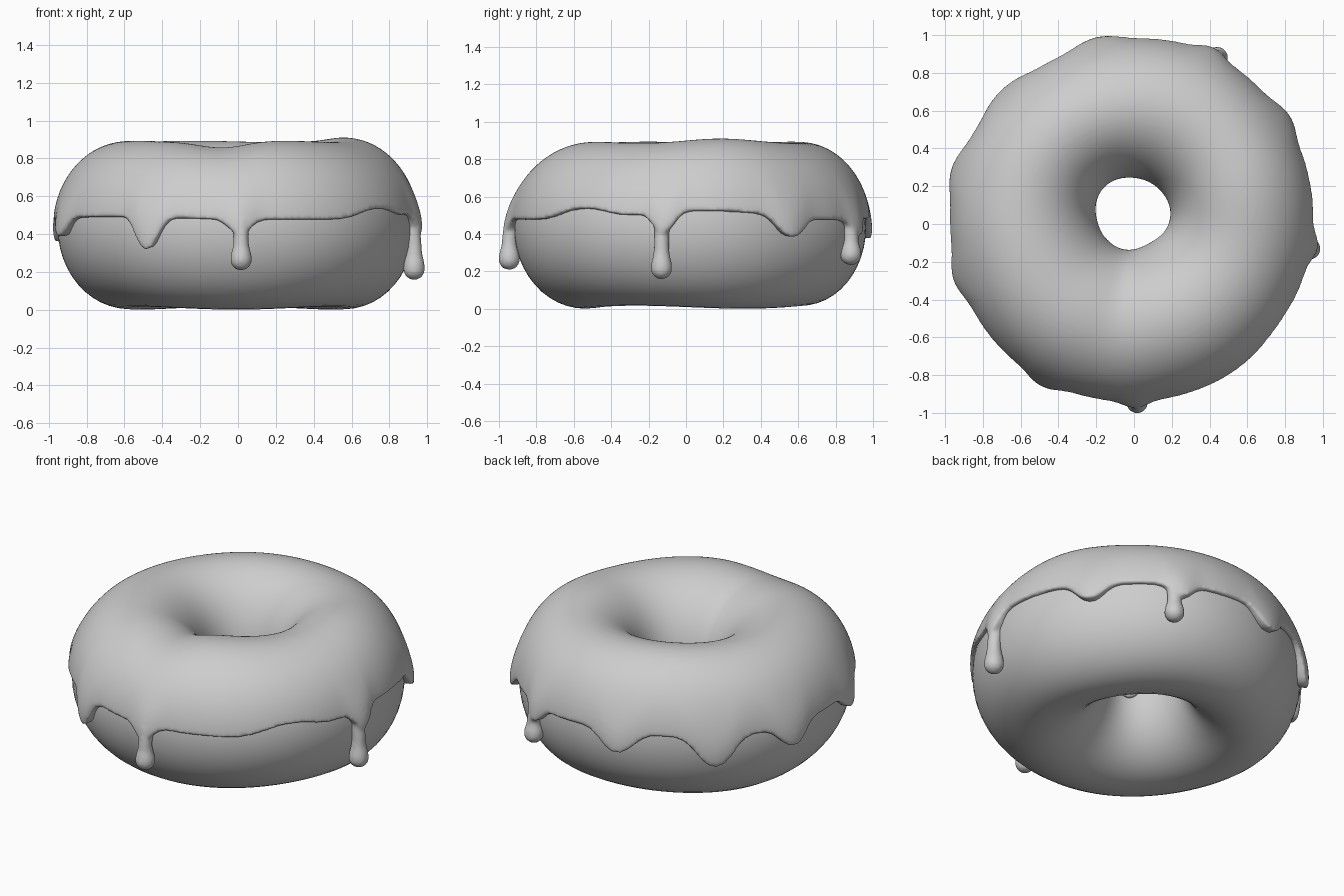
import bpy, bmesh, math
from math import sin, cos, asin, exp, radians, pi, tau

if "Cube" in bpy.data.objects:
    bpy.data.objects.remove(bpy.data.objects["Cube"])

ZC, B = 0.435, 0.43       # centre height and half height of the ring

def bump(th, deg, width, power=2):
    d = (th - radians(deg) + pi) % tau - pi
    return exp(-abs(d / width) ** power)

# soft wavy drips: angle, depth, width
WAVES = [(-162, .09, .11), (-119, .16, .09), (34, .10, .11), (101, .11, .13),
         (135, .165, .14), (164, .11, .12), (-89, .07, .085), (-8, .10, .08),
         (65, .08, .085), (-37, -.05, .2), (8, -.03, .45)]
# long hanging drips: angle, tip height, bulb centre radius
DRIPS = [(-89, .21, .945), (-8, .16, .94), (63.5, .235, .985)]

def surface(th, ph, off):
    """Point on the slightly lumpy dough ring, pushed outward by off."""
    ro = .94 + .006 * sin(2 * th + .5) + .004 * sin(5 * th) + .022 * bump(th, 64, .4)
    ri = .215 + .045 * sin(th) + .008 * sin(3 * th + 1)
    mid, half = (ro + ri) / 2, (ro - ri) / 2
    lift = .017 * bump(th, 15, .4) - .03 * bump(th, -97, .3) + .004 * sin(4 * th)
    b = B + (lift if sin(ph) > 0 else .008 * sin(3 * th) - .004)
    nx, nz = cos(ph) / half, sin(ph) / b
    n = math.hypot(nx, nz)
    r = mid + half * cos(ph) + off * nx / n
    return (r * cos(th) - .01, r * sin(th) + .014,
            ZC + b * sin(ph) + off * nz / n)

def add_ring(bm, fn, nu, nv):
    """Closed grid in both directions from fn(angle, row)."""
    g = [[bm.verts.new(fn(tau * i / nu, j)) for j in range(nv)] for i in range(nu)]
    for i in range(nu):
        for j in range(nv):
            a, c = g[i], g[(i + 1) % nu]
            k = (j + 1) % nv
            bm.faces.new((a[j], c[j], c[k], a[k]))

def finish(bm, name, mat):
    bmesh.ops.recalc_face_normals(bm, faces=bm.faces)
    me = bpy.data.meshes.new(name)
    bm.to_mesh(me)
    bm.free()
    me.materials.append(mat)
    for p in me.polygons:
        p.use_smooth = True
    ob = bpy.data.objects.new(name, me)
    bpy.context.collection.objects.link(ob)
    return ob

grey = bpy.data.materials.new("plain_grey")
grey.diffuse_color = (.61, .61, .61, 1)
grey.use_nodes = True
grey.node_tree.nodes["Principled BSDF"].inputs["Base Color"].default_value = grey.diffuse_color

# dough ring
bm = bmesh.new()
add_ring(bm, lambda th, j: surface(th, tau * j / 48, 0), 128, 48)
finish(bm, "dough_ring", grey)

# icing shell: outer skin, then back along a skin just under the dough surface
N = 40
def icing_point(th, j):
    edge = .482 + .008 * sin(3 * th + 2) - sum(d * bump(th, a, w, 2.4) for a, d, w in WAVES)
    p0 = asin((edge - ZC) / B)
    p1 = pi + .03 + .12 * sin(4 * th) * sin(th + 1)
    outer = j < N
    s = (j if outer else 2 * N - 1 - j) / (N - 1)
    # extra thickness where the waves run down the side
    swell = sum(.03 * bump(th, a, w) for a, d, w in WAVES if d > .06)
    t = .025 + swell * exp(-(s / .13) ** 2)
    return surface(th, p0 + (p1 - p0) * s, t if outer else -.014)

bm = bmesh.new()
add_ring(bm, icing_point, 400, 2 * N)

# hanging drips: chains of balls leaving the icing and ending in a bulb
for deg, tip, rad in DRIPS:
    th, steps = radians(deg), 18
    for i in range(steps + 1):
        f = i / steps
        size = .041 + .017 * exp(-((1 - f) / .25) ** 2)
        z = .46 + (tip + .055 - .46) * f
        r = rad - .012 * max(0, 1 - f / .5)
        ball = bmesh.ops.create_icosphere(bm, subdivisions=3, radius=size)
        bmesh.ops.translate(bm, verts=ball["verts"],
                            vec=(r * cos(th), r * sin(th), z))
icing = finish(bm, "icing", grey)

# merge shell and drips, then soften
m = icing.modifiers.new("merge", 'REMESH')
m.mode = 'VOXEL'
m.voxel_size = .0115
m.use_smooth_shade = True
m = icing.modifiers.new("soften", 'SMOOTH')
m.factor, m.iterations = .5, 7
